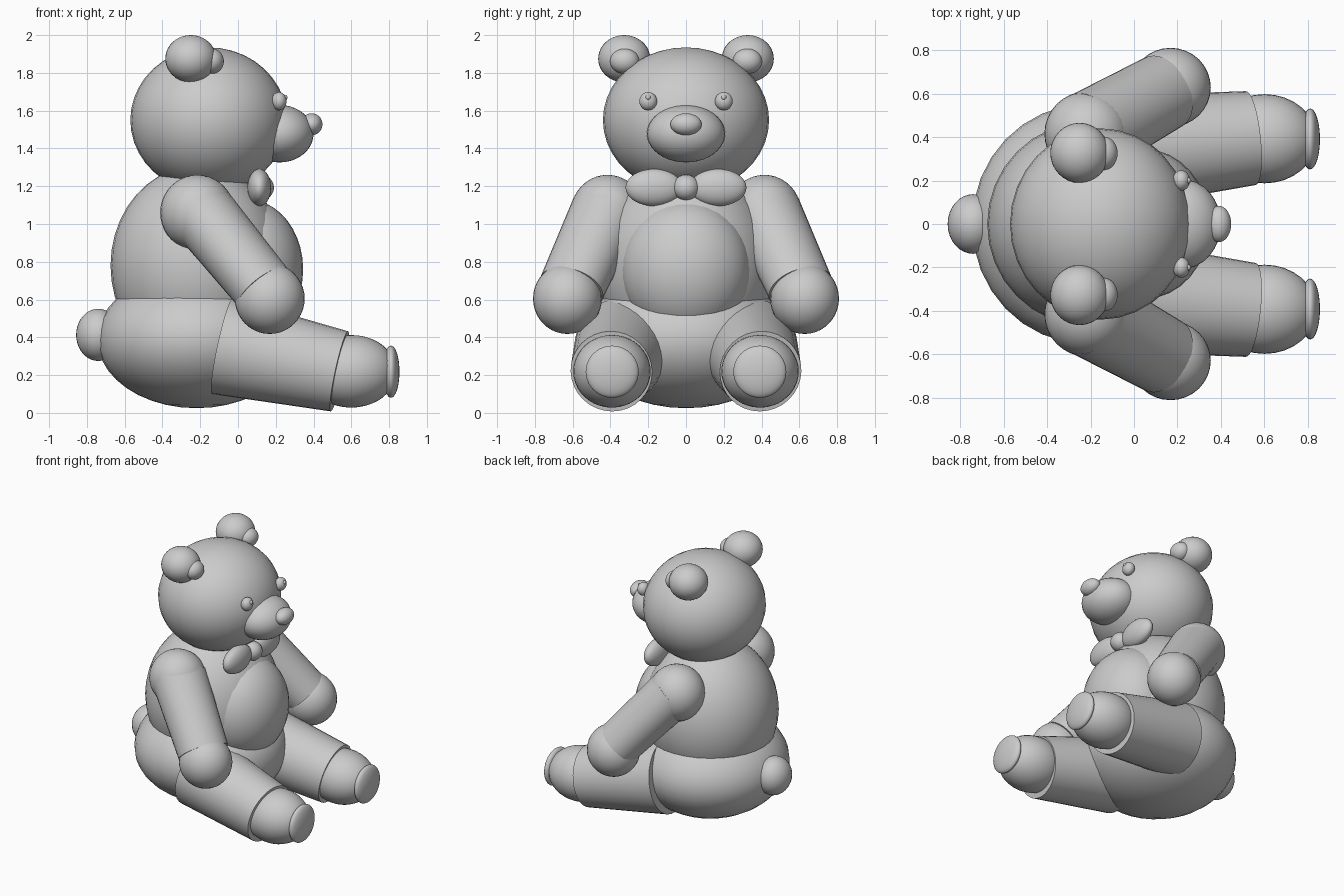
import bpy
from mathutils import Vector

if "Cube" in bpy.data.objects:
    bpy.data.objects.remove(bpy.data.objects["Cube"])


def finish(name):
    ob = bpy.context.object
    ob.name = name
    bpy.ops.object.shade_smooth_by_angle()
    return ob


def ball(name, loc, radii, rot=(0, 0, 0)):
    bpy.ops.mesh.primitive_uv_sphere_add(segments=32, ring_count=20, location=loc, rotation=rot)
    bpy.context.object.scale = radii
    return finish(name)


def limb(name, a, b, r0, r1, squash=1.0):
    """Tapered cylinder from a to b; squash narrows it across the vertical plane."""
    a, b = Vector(a), Vector(b)
    bpy.ops.mesh.primitive_cone_add(vertices=32, radius1=r0, radius2=r1,
                                    depth=(b - a).length, location=(a + b) / 2)
    ob = bpy.context.object
    ob.rotation_euler = (b - a).to_track_quat('Z', 'Y').to_euler()
    ob.scale = (1, squash, 1)
    return finish(name)


# Body, facing +x
ball("hips", (-0.22, 0, 0.39), (0.525, 0.55, 0.365))
ball("torso", (-0.21, 0, 0.78), (0.465, 0.47, 0.53))
ball("belly_patch", (0.05, 0, 0.76), (0.295, 0.344, 0.37))
ball("tail", (-0.74, 0, 0.413), (0.117, 0.137, 0.138))

# Head and face
ball("head", (-0.155, 0, 1.55), (0.415, 0.44, 0.385))
ball("muzzle", (0.22, 0, 1.478), (0.18, 0.207, 0.152))
ball("nose", (0.39, 0, 1.528), (0.057, 0.083, 0.058))

# Bow tie knot
ball("bow_knot", (0.12, 0, 1.193), (0.07, 0.071, 0.068))

# Mirrored parts
for s, side in ((-1, "right"), (1, "left")):
    ball(f"ear_{side}", (-0.25, s * 0.327, 1.875), (0.135, 0.138, 0.125))
    ball(f"inner_ear_{side}", (-0.14, s * 0.325, 1.862), (0.065, 0.077, 0.067))
    ball(f"eye_{side}", (0.217, s * 0.2, 1.65), (0.04, 0.047, 0.048))
    ball(f"eye_glint_{side}", (0.248, s * 0.2, 1.67), (0.014, 0.014, 0.014))
    ball(f"bow_loop_{side}", (0.113, s * 0.17, 1.193), (0.063, 0.15, 0.098))

    # Arm
    ball(f"shoulder_{side}", (-0.215, s * 0.415, 1.06), (0.197, 0.195, 0.2))
    limb(f"arm_{side}", (-0.20, s * 0.42, 1.07), (0.135, s * 0.607, 0.66), 0.195, 0.18, 0.9)
    ball(f"hand_{side}", (0.168, s * 0.628, 0.605), (0.185, 0.182, 0.187))

    # Leg
    limb(f"leg_{side}", (-0.083, s * 0.33, 0.354), (0.537, s * 0.395, 0.22), 0.26, 0.217)
    ball(f"foot_{side}", (0.6, s * 0.392, 0.22), (0.24, 0.205, 0.192))
    ball(f"foot_pad_{side}", (0.81, s * 0.391, 0.218), (0.045, 0.14, 0.138))
